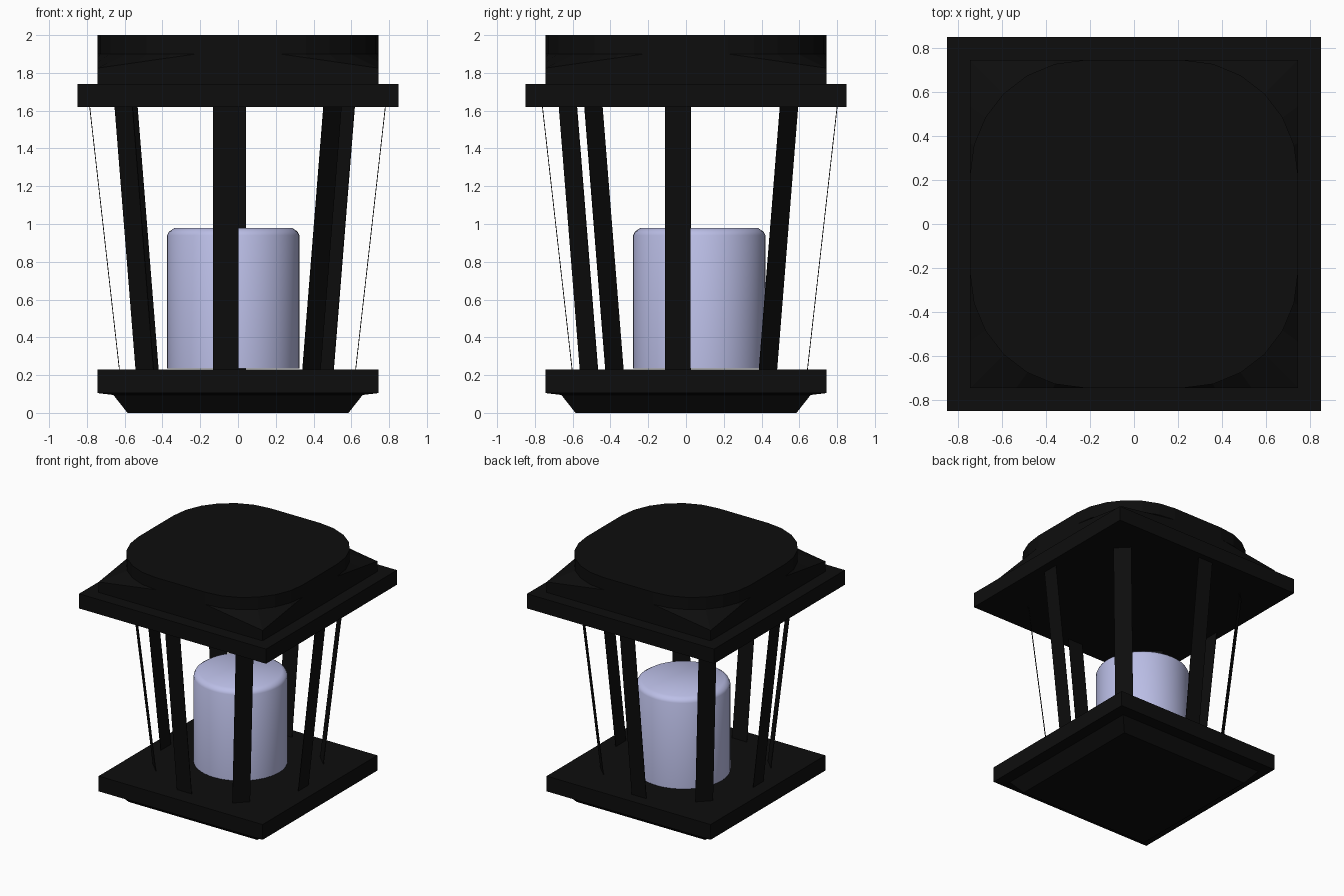
import bpy, bmesh, math
from mathutils import Vector

if "Cube" in bpy.data.objects:
    bpy.data.objects.remove(bpy.data.objects["Cube"])


def material(name, rgb):
    m = bpy.data.materials.new(name)
    m.diffuse_color = (*rgb, 1)
    m.use_nodes = True
    m.node_tree.nodes["Principled BSDF"].inputs["Base Color"].default_value = m.diffuse_color
    return m


BLACK = material("black_metal", (0.004, 0.004, 0.004))
WAX = material("wax", (0.5, 0.52, 0.8))


def loft(name, rings, mat, caps=True):
    """Skin a stack of closed rings that share a vertex count."""
    bm = bmesh.new()
    loops = [[bm.verts.new(p) for p in ring] for ring in rings]
    n = len(loops[0])
    for a, b in zip(loops, loops[1:]):
        for i in range(n):
            j = (i + 1) % n
            bm.faces.new((a[i], a[j], b[j], b[i]))
    if caps:
        bm.faces.new(loops[0][::-1])
        bm.faces.new(loops[-1])
    bmesh.ops.remove_doubles(bm, verts=bm.verts, dist=0.0005)
    bmesh.ops.recalc_face_normals(bm, faces=bm.faces)
    mesh = bpy.data.meshes.new(name)
    bm.to_mesh(mesh)
    bm.free()
    ob = bpy.data.objects.new(name, mesh)
    bpy.context.collection.objects.link(ob)
    mesh.materials.append(mat)
    return ob


def square(h, z):
    return [(-h, -h, z), (h, -h, z), (h, h, z), (-h, h, z)]


# Base with a tapered foot, and the wide plate under the roof
loft("base", [square(0.585, 0), square(0.66, 0.095), square(0.745, 0.105),
              square(0.745, 0.23)], BLACK)
loft("roof_plate", [square(0.85, 1.62), square(0.85, 1.74)], BLACK)

# Roof: square skirt with drooping corners under a rounded-square cap
H, R, SEG = 0.745, 0.52, 6
rounded = []
for q in range(4):
    mid = math.radians(45 + 90 * q)
    cx = math.copysign(H - R, math.cos(mid))
    cy = math.copysign(H - R, math.sin(mid))
    for k in range(SEG + 1):
        a = math.radians(90 * (q + k / SEG))
        rounded.append((cx + R * math.cos(a), cy + R * math.sin(a)))
skirt = [(x * H / max(abs(x), abs(y)), y * H / max(abs(x), abs(y))) for x, y in rounded]


def droop(x, y):
    return 1.9 - 0.075 * (min(abs(x), abs(y)) - (H - R)) / R


loft("roof", [[(x, y, 1.74) for x, y in skirt],
              [(x, y, droop(x, y)) for x, y in skirt],
              [(x, y, 1.9) for x, y in rounded],
              [(x, y, 2.0) for x, y in rounded]], BLACK)

# Eight thin flat slats leaning outward (top centre positions)
slats = {
    "front": (-0.065, -0.76, 270), "back": (-0.025, 0.80, 90),
    "left": (-0.785, -0.04, 180), "right": (0.78, -0.043, 0),
    "front_left": (-0.605, -0.49, 225), "front_right": (0.50, -0.625, 315),
    "back_left": (-0.58, 0.545, 135), "back_right": (0.57, 0.545, 45),
}
for name, (x, y, deg) in slats.items():
    a = math.radians(deg)
    out = Vector((math.cos(a), math.sin(a), 0))
    side = Vector((-out.y, out.x, 0)) * 0.067
    rings = []
    for z, shift in ((0.23, 0.157), (1.62, 0.0)):
        c = Vector((x, y, z)) - out * shift
        t = out * 0.002
        rings.append([c - side - t, c - side + t, c + side + t, c + side - t])
    loft(name + "_slat", rings, BLACK)

# Candle with a softened top rim
profile = [(0.35, 0.235), (0.35, 0.94), (0.34, 0.96), (0.31, 0.98)]
candle = loft("candle", [[(-0.025 + r * math.cos(i * math.tau / 48),
                           0.07 + r * math.sin(i * math.tau / 48), z)
                          for i in range(48)] for r, z in profile], WAX)
bpy.context.view_layer.objects.active = candle
candle.select_set(True)
bpy.ops.object.shade_smooth_by_angle(angle=math.radians(50))
